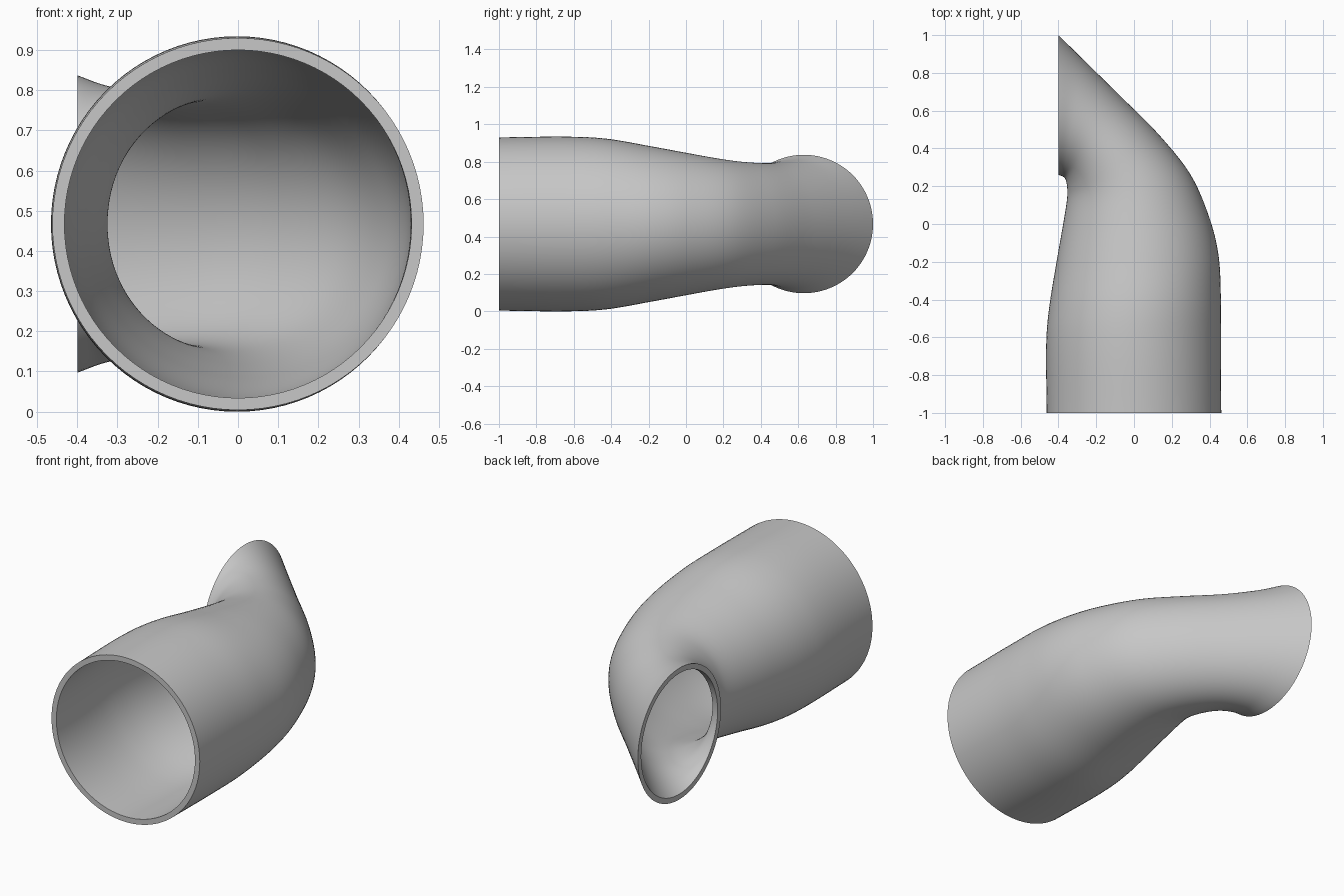
import bpy
import bmesh
import math
from mathutils import Vector

cube = bpy.data.objects.get("Cube")
if cube:
    bpy.data.objects.remove(cube, do_unlink=True)

SIDES = 96
STEPS = 8
WALL = 0.03
MID_Z = 0.467

# Cross-sections: inside-of-bend x, y, outside-of-bend x, y, half height
sections = [
    (-0.462, -1.00, 0.462, -1.00, 0.463),
    (-0.465, -0.65, 0.460, -0.65, 0.467),
    (-0.450, -0.45, 0.460, -0.40, 0.456),
    (-0.410, -0.20, 0.448, -0.17, 0.415),
    (-0.375, 0.00, 0.400, 0.03, 0.378),
    (-0.356, 0.12, 0.300, 0.26, 0.347),
    (-0.353, 0.18, 0.130, 0.475, 0.330),
    (-0.360, 0.23, -0.080, 0.685, 0.326),
    (-0.375, 0.25, -0.270, 0.872, 0.343),
    (-0.400, 0.26, -0.400, 1.00, 0.370),
]


def smooth_sections(keys):
    """Blend the sections with a spline through every key."""
    keys = [Vector(k) for k in keys]
    keys = [2 * keys[0] - keys[1]] + keys + [2 * keys[-1] - keys[-2]]
    result = []
    for a, b, c, d in zip(keys, keys[1:], keys[2:], keys[3:]):
        for i in range(STEPS):
            t = i / STEPS
            result.append(b + (c - a) * (t / 2)
                          + (2 * a - 5 * b + 4 * c - d) * (t * t / 2)
                          + (3 * b - a - 3 * c + d) * (t ** 3 / 2))
    return result + [keys[-2]]


def add_ring(bm, section, inset):
    """Upright ellipse spanning the bend, shrunk by the inset."""
    near = Vector((section[0], section[1], MID_Z))
    far = Vector((section[2], section[3], MID_Z))
    centre = (near + far) / 2
    half = (far - near) / 2
    across = half.normalized() * (half.length - inset)
    up = Vector((0, 0, section[4] - inset))
    angles = [math.tau * i / SIDES for i in range(SIDES)]
    return [bm.verts.new(centre + across * math.cos(a) + up * math.sin(a))
            for a in angles]


# Bent pipe: outer skin, end rim, inner skin and front rim in one closed loop
bm = bmesh.new()
path = smooth_sections(sections)
rings = [add_ring(bm, s, 0) for s in path]
rings += [add_ring(bm, s, WALL) for s in reversed(path)]
for ring, following in zip(rings, rings[1:] + rings[:1]):
    for i in range(SIDES):
        j = (i + 1) % SIDES
        bm.faces.new((ring[i], ring[j], following[j], following[i]))
bmesh.ops.recalc_face_normals(bm, faces=bm.faces)

mesh = bpy.data.meshes.new("bent_pipe")
bm.to_mesh(mesh)
bm.free()
pipe = bpy.data.objects.new("bent_pipe", mesh)
bpy.context.collection.objects.link(pipe)

# Plain grey material
grey = bpy.data.materials.new("plain_grey")
grey.use_nodes = True
colour = (0.57, 0.57, 0.57, 1)
grey.diffuse_color = colour
grey.node_tree.nodes["Principled BSDF"].inputs["Base Color"].default_value = colour
mesh.materials.append(grey)

# Smooth skin with crisp rims
bpy.ops.object.select_all(action="DESELECT")
pipe.select_set(True)
bpy.context.view_layer.objects.active = pipe
bpy.ops.object.shade_smooth_by_angle(angle=math.radians(32))
